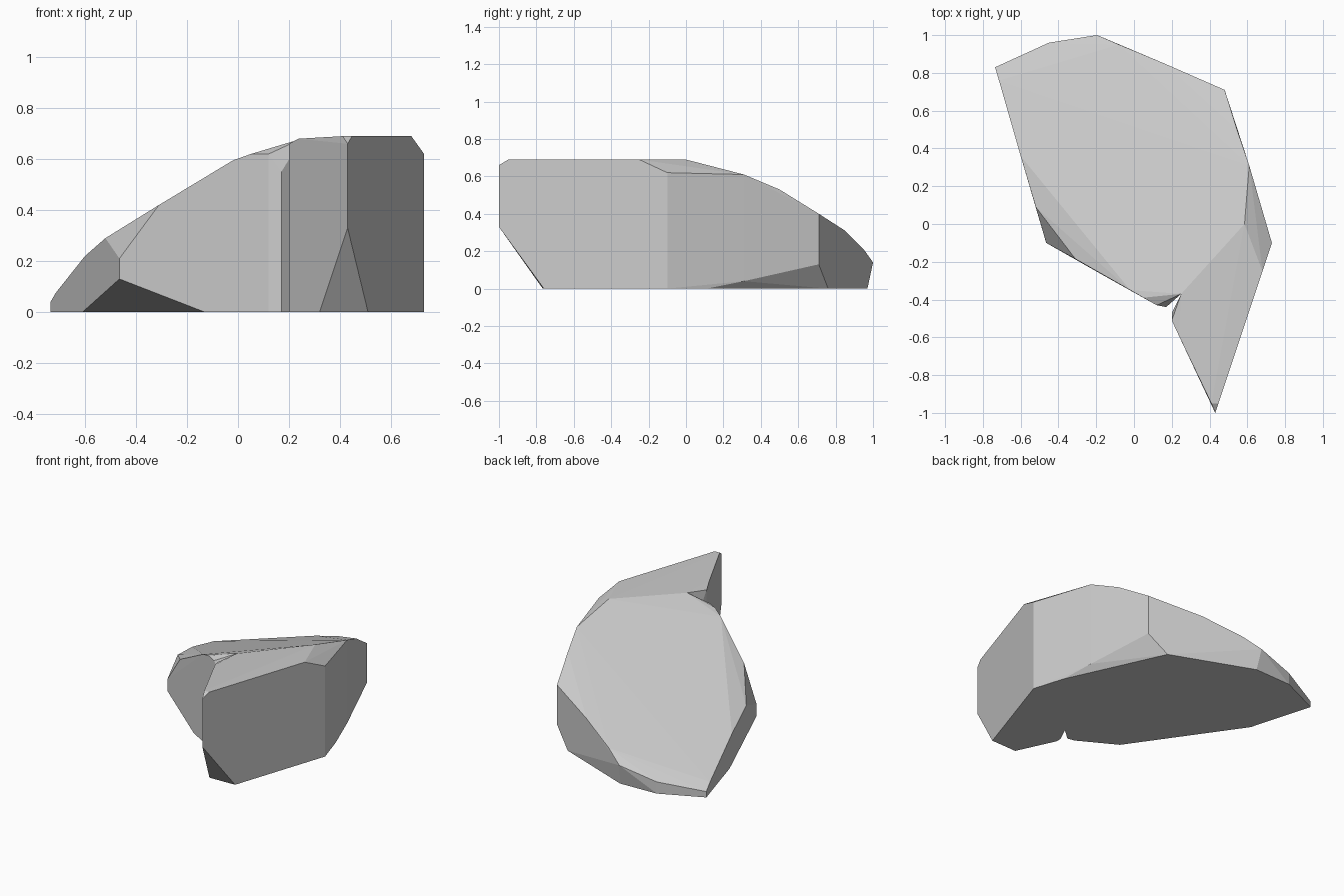
import bpy
import bmesh
from math import radians

default_cube = bpy.data.objects.get("Cube")
if default_cube:
    bpy.data.objects.remove(default_cube, do_unlink=True)


def make_material(name, color):
    material = bpy.data.materials.new(name)
    material.use_nodes = True
    material.diffuse_color = color
    shader = material.node_tree.nodes["Principled BSDF"]
    shader.inputs["Base Color"].default_value = color
    shader.inputs["Roughness"].default_value = 1
    return material


def chiselled_rock(name, columns, points, material):
    """Wrap a flat-faced stone around upright corner edges and single points."""
    bm = bmesh.new()
    for x, y, low, high in columns:
        bm.verts.new((x, y, low))
        bm.verts.new((x, y, high))
    for point in points:
        bm.verts.new(point)
    bmesh.ops.convex_hull(bm, input=bm.verts[:], use_existing_faces=False)

    # Drop corners swallowed by the hull, then merge coplanar triangles
    loose = [vert for vert in bm.verts if not vert.link_faces]
    bmesh.ops.delete(bm, geom=loose, context="VERTS")
    bmesh.ops.dissolve_limit(bm, angle_limit=radians(1),
                             verts=bm.verts[:], edges=bm.edges[:])
    bmesh.ops.recalc_face_normals(bm, faces=bm.faces[:])

    mesh = bpy.data.meshes.new(name)
    bm.to_mesh(mesh)
    bm.free()
    mesh.materials.append(material)
    rock = bpy.data.objects.new(name, mesh)
    bpy.context.collection.objects.link(rock)
    return rock


stone = make_material("stone grey", (0.6, 0.6, 0.6, 1))

# Main boulder: upright corners as x, y, bottom height, top height
body_columns = [
    (-.465, -.1, .13, .21),
    (.12, -.43, 0, .62),
    (.17, -.44, 0, .55),
    (.25, -.37, 0, .68),
    (.585, 0, 0, .69),
    (.61, .31, .04, .61),
    (.48, .71, .13, .4),
    (-.45, .96, 0, .08),
    (-.735, .83, 0, .04),
]
# Sloping rim and the ends of the undercuts
body_points = [
    (-.31, -.185, .42), (-.02, -.35, .595), (.05, -.39, .62),
    (-.52, .09, .29), (-.6, .36, .22), (-.715, .76, .075),
    (.545, .5, .53), (.16, .85, .31), (-.08, .95, .21),
    (-.195, 1, .14), (-.18, .97, 0),
    (.365, .76, 0), (.665, .11, 0),
    (-.61, .4, 0), (-.13, -.29, 0),
]
chiselled_rock("boulder_body", body_columns, body_points, stone)

# Pointed spur at the front, parted from the boulder by a narrow notch
spur_columns = [
    (.25, -.37, 0, .68),
    (.2, -.47, 0, .6),
    (.2, -.51, 0, .66),
    (.585, 0, 0, .69),
    (.73, -.1, 0, .62),
    (.61, .31, .04, .61),
    (.43, -1, .33, .66),
]
# Chamfered crest and undercut tip
spur_points = [
    (.237, -.59, .68), (.41, -.95, .69), (.447, -.95, .69),
    (.68, -.25, .69), (.32, -.766, 0), (.51, -.76, 0), (.665, .11, 0),
]
chiselled_rock("boulder_spur", spur_columns, spur_points, stone)
